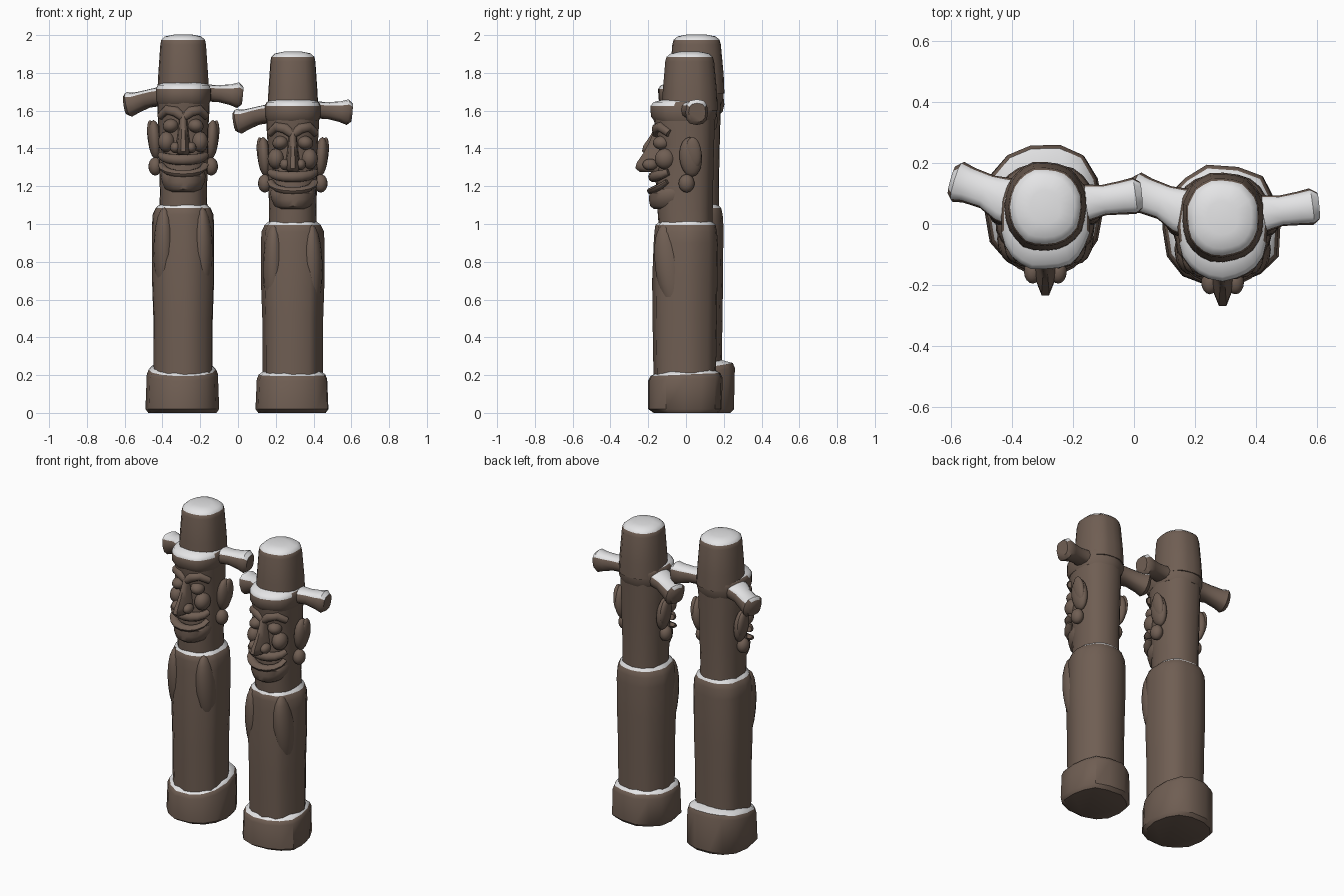
import bpy, math, random
from mathutils import Vector, Matrix

if "Cube" in bpy.data.objects:
    bpy.data.objects.remove(bpy.data.objects["Cube"])


def material(name, rgb):
    m = bpy.data.materials.new(name)
    m.diffuse_color = (*rgb, 1)
    m.use_nodes = True
    m.node_tree.nodes["Principled BSDF"].inputs["Base Color"].default_value = m.diffuse_color
    return m


WOOD = material("dark_wood", (0.16, 0.112, 0.086))
SNOW = material("snow", (0.78, 0.78, 0.79))
random.seed(4)


def finish(name, verts, faces, origin, snow=None, angle=40):
    """Make the object; faces that look upward become snow above the limit."""
    me = bpy.data.meshes.new(name)
    me.from_pydata([Vector(v) + Vector(origin) for v in verts], [], faces)
    me.materials.append(WOOD)
    me.materials.append(SNOW)
    for p in me.polygons:
        p.use_smooth = True
        if snow is not None and p.normal.z > snow:
            p.material_index = 1
    me.set_sharp_from_angle(angle=math.radians(angle))
    ob = bpy.data.objects.new(name, me)
    bpy.context.collection.objects.link(ob)
    return ob


def bridge(rings):
    """Skin a list of rings, closing both ends."""
    n = len(rings[0])
    verts = [v for r in rings for v in r]
    faces = [(k * n + i, k * n + (i + 1) % n, (k + 1) * n + (i + 1) % n, (k + 1) * n + i)
             for k in range(len(rings) - 1) for i in range(n)]
    faces.append(tuple(range(n))[::-1])
    faces.append(tuple((len(rings) - 1) * n + i for i in range(n)))
    return verts, faces


def spow(v, e):
    return math.copysign(abs(v) ** e, v)


def trunk(name, rows, origin, n=24, jitter=0.005, power=0.88, snow=None):
    """Upright carved section. Row: z, half width, front y, back y, backward tilt."""
    wob = [1 + random.uniform(-jitter, jitter) / 0.16 for _ in range(n)]
    rings = []
    for z, rx, yf, yb, tilt in rows:
        ring = []
        for i in range(n):
            a = 2 * math.pi * i / n
            c, s = spow(math.cos(a), power), spow(math.sin(a), power)
            ring.append((rx * c * wob[i], (yf + yb) / 2 + (yb - yf) / 2 * s * wob[i],
                         z + tilt * s))
        rings.append(ring)
    return finish(name, *bridge(rings), origin, snow)


def sweep(name, path, origin, n=10, power=1.0, snow=None):
    """Limb along a path. Path point: x, y, z, side radius, vertical radius."""
    pts = [Vector(p[:3]) for p in path]
    rings = []
    for k, p in enumerate(path):
        t = (pts[min(k + 1, len(pts) - 1)] - pts[max(k - 1, 0)]).normalized()
        side = t.cross(Vector((0, 0, 1))).normalized()
        up = side.cross(t)
        rings.append([pts[k] + side * p[3] * spow(math.cos(2 * math.pi * i / n), power)
                      + up * p[4] * spow(math.sin(2 * math.pi * i / n), power)
                      for i in range(n)])
    verts, faces = bridge(rings)
    return finish(name, verts, [f[::-1] for f in faces], origin, snow, 50)


def blob(name, loc, size, origin, rot=(0, 0, 0), u=16, v=10):
    """Rounded lump."""
    m = Matrix.Rotation(rot[2], 3, 'Z') @ Matrix.Rotation(rot[1], 3, 'Y') @ Matrix.Rotation(rot[0], 3, 'X')
    rings = []
    for k in range(v + 1):
        b = -math.pi / 2 + math.pi * (0.02 + 0.96 * k / v)
        rings.append([Vector(loc) + m @ Vector((size[0] * math.cos(b) * math.cos(2 * math.pi * i / u),
                                                size[1] * math.cos(b) * math.sin(2 * math.pi * i / u),
                                                size[2] * math.sin(b))) for i in range(u)])
    return finish(name, *bridge(rings), origin, None, 60)


def post(x, y, d, base_back, base_tilt):
    """One carved guardian post; d raises everything above the body."""
    low, top = (x, y, 0), (x, y, d)
    # foot block
    bz = 0.19 + base_tilt
    trunk("base", [(0, .18, -.17, base_back - .025, 0), (.02, .195, -.2, base_back - .005, 0),
                   (bz - .02, .188, -.2, base_back, base_tilt), (bz + .005, .178, -.187, base_back - .012, base_tilt),
                   (bz + .025, .15, -.15, .15, base_tilt)],
          low, n=14, jitter=.007, snow=.5)
    # body with shoulders
    trunk("body", [(.1, .155, -.16, .16, 0), (.3, .156, -.165, .162, 0), (.5, .157, -.168, .165, 0),
                   (.7, .164, -.17, .168, 0), (.9 + d, .164, -.162, .17, 0), (.96 + d, .161, -.158, .166, 0),
                   (.995 + d, .145, -.153, .158, 0), (1.025 + d, .11, -.12, .13, 0)], low, snow=.5)
    # neck and head
    trunk("head", [(.95, .128, -.135, .145, 0), (1.08, .124, -.145, .145, 0), (1.25, .13, -.145, .148, 0),
                   (1.42, .132, -.135, .152, 0), (1.5, .137, -.158, .155, 0), (1.58, .138, -.165, .158, 0)],
          top, jitter=.002)
    # hat brim and crown
    trunk("hat_brim", [(1.545, .138, -.16, .155, 0), (1.57, .147, -.178, .165, 0), (1.625, .147, -.18, .17, 0),
                       (1.645, .138, -.165, .165, 0), (1.66, .11, -.11, .14, 0)], top, jitter=.003, snow=.45)
    trunk("hat_crown", [(1.6, .136, -.122, .174, 0), (1.7, .131, -.117, .17, 0), (1.86, .12, -.104, .155, 0),
                        (1.885, .115, -.097, .148, 0), (1.903, .095, -.075, .128, 0),
                        (1.912, .05, -.03, .08, 0)], top, jitter=.003, snow=.45)
    # hat wings, swept back
    sweep("left_wing", [(-.06, .03, 1.59, .09, .05), (-.14, .05, 1.582, .075, .05), (-.19, .075, 1.572, .058, .048),
                        (-.25, .097, 1.552, .06, .055), (-.285, .108, 1.543, .068, .067),
                        (-.303, .113, 1.54, .05, .052)], top, n=12, power=.75, snow=.4)
    sweep("right_wing", [(.06, .03, 1.6, .08, .045), (.14, .04, 1.603, .06, .045), (.19, .048, 1.6, .05, .045),
                         (.25, .056, 1.595, .055, .055), (.29, .062, 1.592, .06, .068),
                         (.312, .064, 1.59, .045, .05)], top, n=12, power=.75, snow=.4)
    # nose: bridge widening to the tip
    rings = []
    for z, w, yf in [(1.5, .022, -.165), (1.44, .024, -.19), (1.38, .03, -.222), (1.325, .04, -.262),
                     (1.295, .04, -.27), (1.275, .028, -.245)]:
        rings.append([(w * math.cos(a), -.13 + (yf + .13) * max(0, math.sin(a)), z)
                      for a in [-math.pi * i / 5 + math.pi for i in range(6)]])
    finish("nose", *bridge(rings), top, None, 60)
    for s in (-1, 1):
        # nostrils, eyes, brows, cheeks, ears, ear lobes and folded sleeves
        blob("nostril", (s * .042, -.185, 1.315), (.028, .04, .03), top)
        blob("eye", (s * .066, -.125, 1.43), (.042, .045, .036), top, (0, s * .2, 0))
        sweep("brow", [(s * .004, -.15, 1.475, .022, .022), (s * .04, -.152, 1.505, .024, .028),
                       (s * .085, -.13, 1.515, .024, .026), (s * .122, -.085, 1.48, .018, .02)], top)
        blob("cheek", (s * .088, -.105, 1.345), (.045, .055, .055), top)
        blob("ear", (s * .15, .03, 1.355), (.036, .06, .105), top, (.08, s * .08, 0))
        blob("ear_rim", (s * .168, .045, 1.375), (.022, .042, .085), top, (.08, s * .1, 0))
        blob("ear_lobe", (s * .148, .008, 1.215), (.036, .042, .048), top)
        blob("sleeve", (s * .1, -.078, .76), (.058, .078, .24), top, (.15, 0, 0))
    # grinning mouth and jaw, bent around the face
    def bow(name, w, y, z, lift, ry, rz):
        path = []
        for i in range(-4, 5):
            t = i / 4
            path.append((w * math.sin(t * 1.45), y + .105 * (1 - math.cos(t * 1.3)), z + lift * t * t,
                         ry * (1 - .35 * t * t), rz * (1 - .4 * t * t)))
        sweep(name, path, top)
    bow("upper_lip", .118, -.165, 1.25, .025, .03, .03)
    bow("lower_lip", .118, -.172, 1.175, .05, .03, .02)
    trunk("jaw", [(1.08, .075, -.165, .0, 0), (1.095, .098, -.185, .04, 0), (1.13, .115, -.192, .06, 0),
                  (1.165, .122, -.188, .06, 0), (1.185, .115, -.165, .05, 0)], top, jitter=.002, power=1)


post(-.29, .03, .09, .24, .035)
post(.29, -.005, 0, .195, .008)
